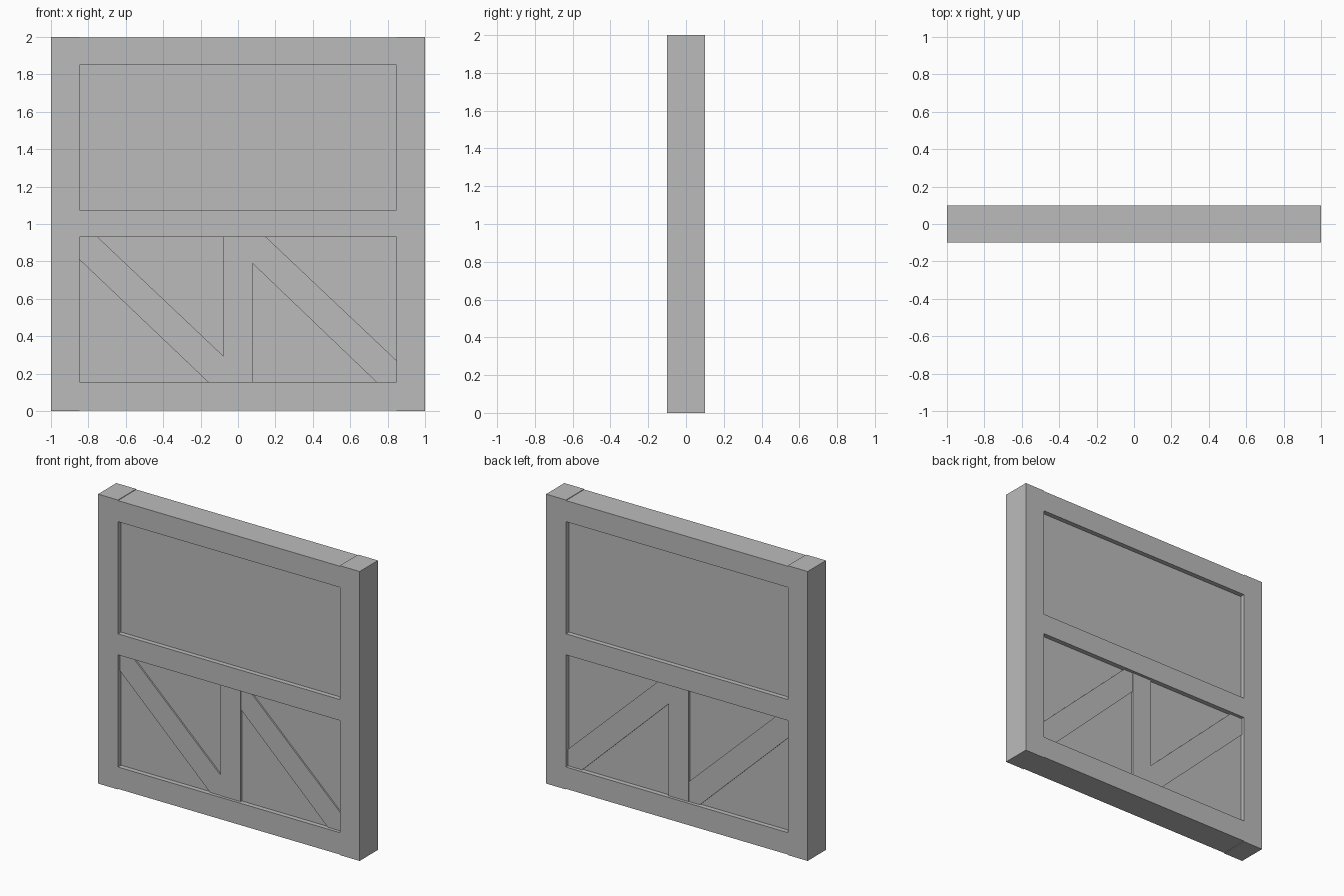
import bpy
import bmesh

cube = bpy.data.objects.get("Cube")
if cube:
    bpy.data.objects.remove(cube, do_unlink=True)

# One plain grey for every part
GREY = (0.5, 0.5, 0.5, 1.0)
grey = bpy.data.materials.new("plain grey")
grey.use_nodes = True
grey.diffuse_color = GREY
grey.node_tree.nodes["Principled BSDF"].inputs["Base Color"].default_value = GREY


def slab(name, outline, half_depth):
    """Extrude an (x, z) outline symmetrically through the wall depth."""
    bm = bmesh.new()
    face = bm.faces.new([bm.verts.new((x, -half_depth, z)) for x, z in outline])
    grown = bmesh.ops.extrude_face_region(bm, geom=[face])["geom"]
    moved = [v for v in grown if isinstance(v, bmesh.types.BMVert)]
    bmesh.ops.translate(bm, verts=moved, vec=(0, 2 * half_depth, 0))
    bmesh.ops.recalc_face_normals(bm, faces=bm.faces)
    mesh = bpy.data.meshes.new(name)
    bm.to_mesh(mesh)
    bm.free()
    mesh.materials.append(grey)
    obj = bpy.data.objects.new(name, mesh)
    bpy.context.collection.objects.link(obj)
    return obj


def board(name, x0, x1, z0, z1, half_depth):
    return slab(name, [(x0, z0), (x1, z0), (x1, z1), (x0, z1)], half_depth)


FRAME, POST, BRACE, PANEL = 0.1, 0.08, 0.077, 0.067   # half depths
INNER = 0.848                                         # inner edge of the stiles
LOW, HIGH = 0.155, 0.93                               # lower opening

# Outer frame: full-height stiles with rails a hair shorter at top and bottom
board("left_stile", INNER, 1, 0, 2, FRAME)
board("right_stile", -1, -INNER, 0, 2, FRAME)
board("bottom_rail", -INNER, INNER, 0.004, LOW, FRAME)
board("middle_rail", -INNER, INNER, HIGH, 1.075, FRAME)
board("top_rail", -INNER, INNER, 1.85, 1.996, FRAME)

# Recessed panels
board("lower_panel", -INNER, INNER, LOW, HIGH, PANEL)
board("upper_panel", -INNER, INNER, 1.075, 1.85, PANEL)

# Centre post and the two parallel diagonal braces, trimmed to their bays
HALF_POST = 0.077
board("centre_post", -HALF_POST, HALF_POST, LOW, HIGH, POST)
slab("right_brace", [(-INNER, 0.81), (-INNER, HIGH), (-0.75, HIGH),
                     (-HALF_POST, 0.293), (-HALF_POST, LOW), (-0.16, LOW)], BRACE)
slab("left_brace", [(HALF_POST, 0.79), (HALF_POST, HIGH), (0.15, HIGH),
                    (INNER, 0.27), (INNER, LOW), (0.74, LOW)], BRACE)
